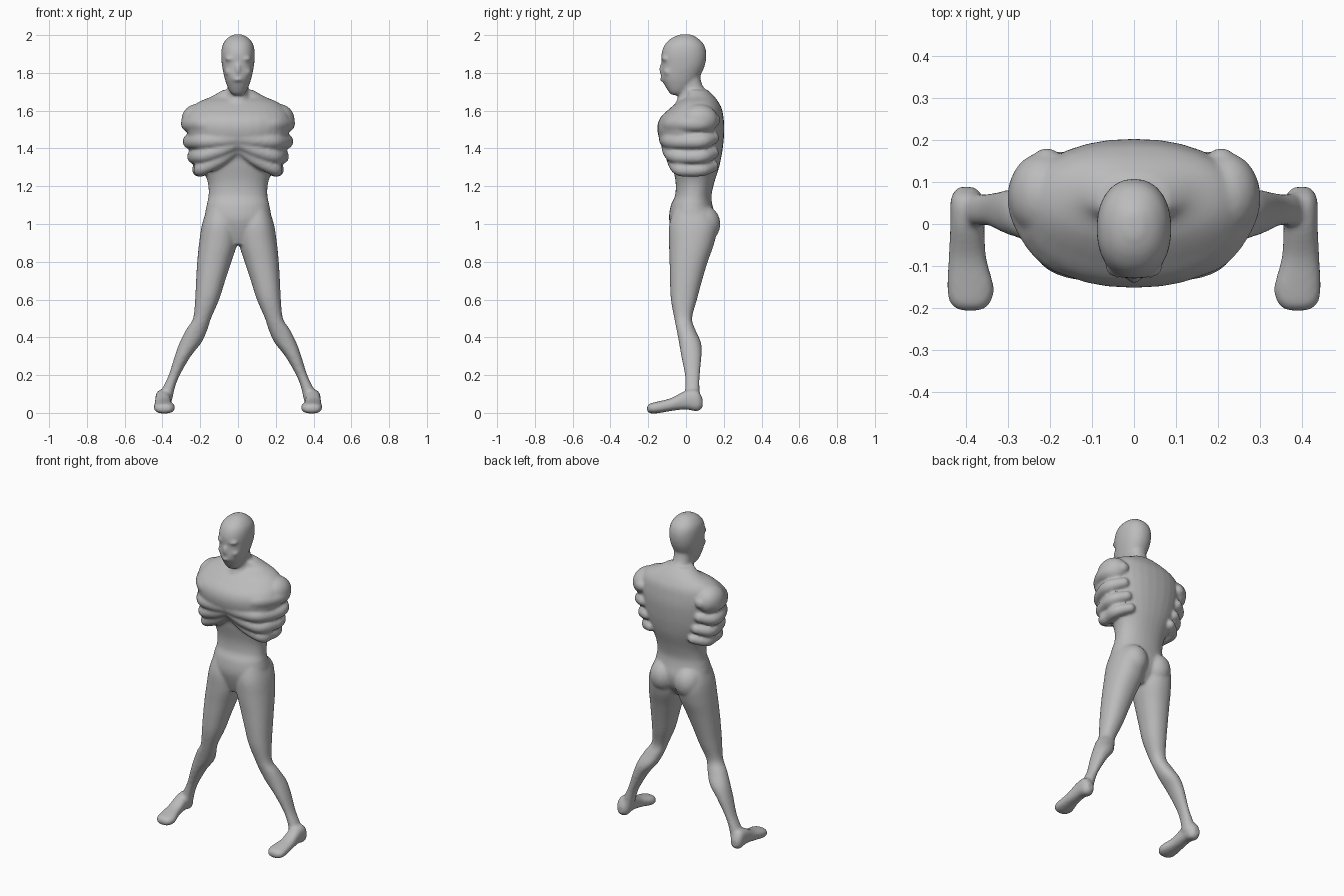
import bpy, bmesh, math
from mathutils import Vector, Matrix

bm = bmesh.new()


def smooth_path(rows, steps):
    """Catmull-Rom interpolation of rows of numbers."""
    out = []
    for i in range(len(rows) - 1):
        a, b, c, d = (rows[max(i - 1, 0)], rows[i], rows[i + 1],
                      rows[min(i + 2, len(rows) - 1)])
        for s in range(steps):
            t = s / steps
            out.append([0.5 * (2 * q + (r - p) * t + (2 * p - 5 * q + 4 * r - w) * t * t
                               + (3 * q - p - 3 * r + w) * t ** 3)
                        for p, q, r, w in zip(a, b, c, d)])
    out.append(list(rows[-1]))
    return out


def loft(rows, side=1, along_y=False, power=2.2, n=32):
    """Skin closed rings given as (position, x0, x1, low, high)."""
    rings = []
    for pos, x0, x1, lo, hi in smooth_path(rows, 5):
        ring = []
        for k in range(n):
            a = 2 * math.pi * k / n
            c, s = math.cos(a), math.sin(a)
            u = math.copysign(abs(c) ** (2 / power), c)
            v = math.copysign(abs(s) ** (2 / power), s)
            x = side * ((x0 + x1) / 2 + u * (x1 - x0) / 2)
            w = (lo + hi) / 2 + v * (hi - lo) / 2
            ring.append(bm.verts.new((x, pos, w) if along_y else (x, w, pos)))
        rings.append(ring)
    for r, q in zip(rings, rings[1:]):
        for k in range(n):
            bm.faces.new((r[k], r[(k + 1) % n], q[(k + 1) % n], q[k]))
    bm.faces.new(rings[0])
    bm.faces.new(rings[-1])


def blob(center, radii):
    m = Matrix.Translation(Vector(center)) @ Matrix.Diagonal((*radii, 1))
    bmesh.ops.create_icosphere(bm, subdivisions=3, radius=1, matrix=m)


def centred(rows):
    return [(z, -w, w, y0, y1) for z, w, y0, y1 in rows]


# Torso from crotch to base of neck
loft(centred([
    (0.89, .05, -.05, .09), (0.96, .14, -.075, .14), (1.03, .175, -.09, .155),
    (1.10, .166, -.08, .14), (1.15, .156, -.058, .135), (1.22, .16, -.055, .15),
    (1.30, .19, -.07, .175), (1.36, .22, -.085, .188), (1.42, .25, -.13, .197),
    (1.50, .27, -.152, .203), (1.56, .275, -.138, .199), (1.61, .25, -.088, .19),
    (1.645, .21, -.045, .172), (1.675, .14, .0, .15), (1.71, .08, .0, .115)]))

# Neck
loft(centred([(1.57, .10, -.08, .17), (1.64, .075, -.055, .155), (1.69, .058, -.035, .12),
              (1.74, .054, -.035, .085), (1.82, .055, -.04, .07)]))

# Head and facial relief
loft(centred([
    (1.683, .025, -.075, -.03), (1.70, .043, -.092, .005), (1.74, .061, -.116, .045),
    (1.78, .073, -.132, .073), (1.84, .085, -.128, .10), (1.90, .089, -.13, .108),
    (1.95, .081, -.112, .095), (1.985, .055, -.075, .06), (2.004, .02, -.03, .025)]))
blob((0, -.122, 1.82), (.015, .022, .035))
blob((0, -.118, 1.765), (.03, .02, .012))

for side in (1, -1):
    # Brow and cheek
    blob((side * .035, -.108, 1.875), (.035, .022, .013))
    blob((side * .042, -.092, 1.805), (.028, .028, .022))

    # Shoulder cap
    blob((side * .22, .07, 1.55), (.08, .10, .085))

    # Folded ridges wrapped round the chest: front height, side height, reach, front, radius
    for zf, zs, reach, front, r in ((1.49, 1.53, .298, -.148, .046),
                                    (1.45, 1.435, .288, -.152, .040),
                                    (1.42, 1.355, .266, -.138, .038),
                                    (1.39, 1.285, .240, -.115, .036)):
        path = [(.02, front + r, zf, r * .8),
                (.10, front + r + .012, zf + (zs - zf) * .5, r),
                (.19, front + r + .04, zf + (zs - zf) * .93, r),
                (reach - r - .004, .02, zs, r),
                (reach - r, .09, zs + .005, r),
                (reach - .09, .145, zs + .02, r * .8)]
        for x, y, z, rad in smooth_path(path, 5):
            blob((side * x, y, z), (rad, rad, rad))

    # Buttock
    blob((side * .085, .092, 1.0), (.085, .09, .10))

    # Leg from hip to ankle
    loft([(1.09, .02, .160, -.06, .12), (1.0, .0, .190, -.088, .165),
          (.90, .004, .206, -.09, .15), (.80, .035, .216, -.087, .115),
          (.70, .068, .222, -.085, .085), (.60, .10, .227, -.08, .058),
          (.50, .143, .238, -.062, .032), (.44, .162, .275, -.05, .05),
          (.37, .195, .31, -.037, .08), (.30, .25, .335, -.025, .082),
          (.20, .308, .367, -.006, .073), (.13, .335, .40, -.004, .072),
          (.06, .35, .43, -.01, .075)], side)

    # Foot from heel to toes
    loft([(.088, .38, .42, .03, .075), (.06, .358, .437, .008, .12),
          (.0, .357, .438, .018, .118), (-.08, .352, .442, .01, .078),
          (-.15, .334, .446, -.002, .06), (-.19, .343, .438, -.002, .05),
          (-.207, .365, .415, .01, .035)], side, along_y=True, power=2.4)

bmesh.ops.recalc_face_normals(bm, faces=bm.faces)
mesh = bpy.data.meshes.new("body")
bm.to_mesh(mesh)
bm.free()
mesh.shade_smooth()

grey = bpy.data.materials.new("plain grey")
grey.diffuse_color = (0.5, 0.5, 0.5, 1)
mesh.materials.append(grey)

body = bpy.data.objects.new("body", mesh)
bpy.context.collection.objects.link(body)

# Fuse all the parts into one soft skin
fuse = body.modifiers.new("fuse", 'REMESH')
fuse.mode = 'VOXEL'
fuse.voxel_size = 0.008
fuse.use_smooth_shade = True
soften = body.modifiers.new("soften", 'SMOOTH')
soften.factor = 0.5
soften.iterations = 8
